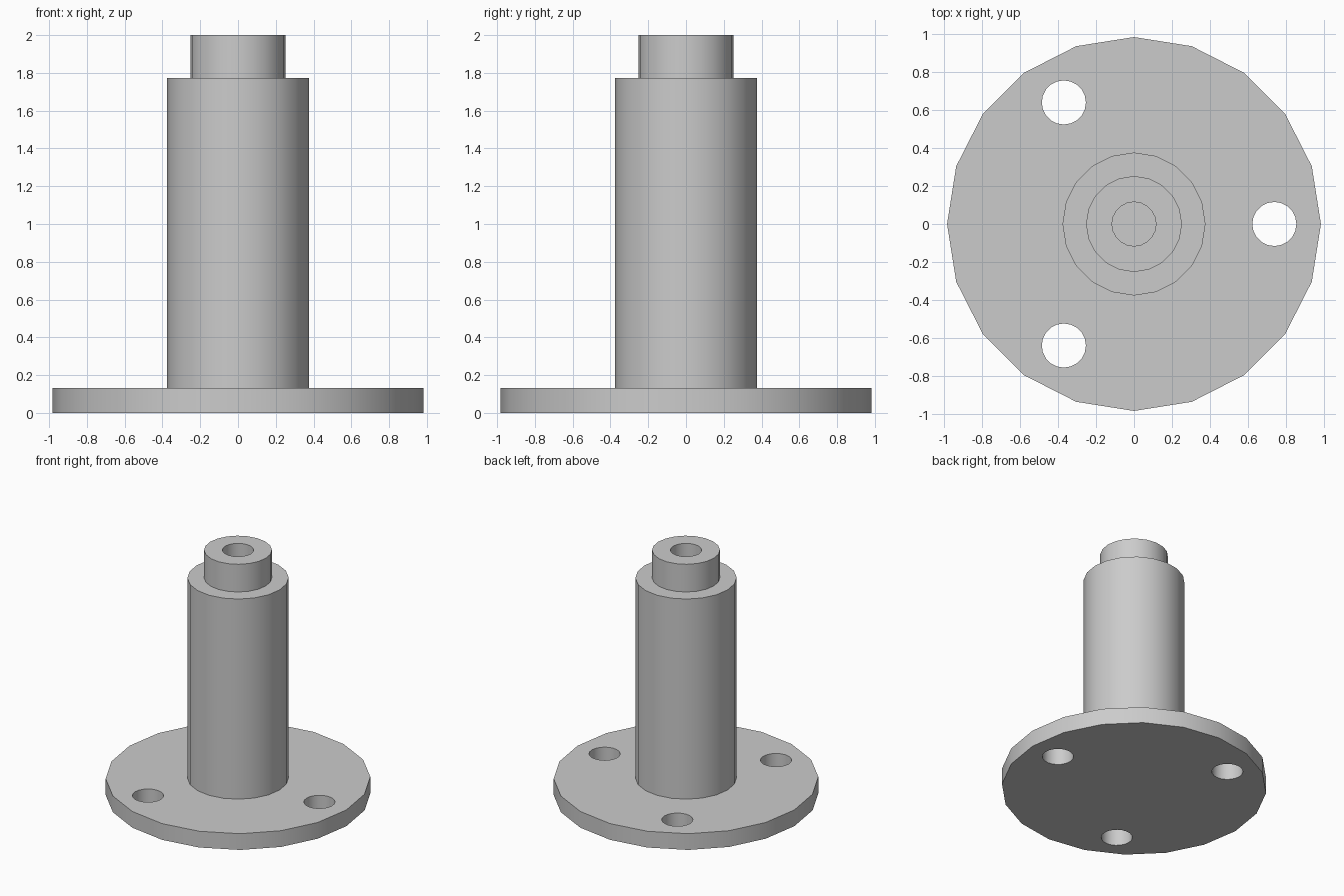
import bpy
import bmesh
from math import cos, sin, pi, radians

cube = bpy.data.objects.get("Cube")
if cube:
    bpy.data.objects.remove(cube, do_unlink=True)

SIDES = 20
FLANGE_TOP = 0.133
HOLE_R = 0.116

metal = bpy.data.materials.new("grey metal")
metal.use_nodes = True
GREY = (0.6, 0.6, 0.6, 1)
metal.diffuse_color = GREY
metal.node_tree.nodes["Principled BSDF"].inputs["Base Color"].default_value = GREY


def lathe(name, profile, sides, close_start=False, close_end=False):
    """Revolve (radius, z) points about z, optionally capping either end."""
    bm = bmesh.new()
    rings = [[bm.verts.new((r * cos(2 * pi * i / sides), r * sin(2 * pi * i / sides), z))
              for i in range(sides)] for r, z in profile]
    for low, high in zip(rings, rings[1:]):
        for i in range(sides):
            j = (i + 1) % sides
            bm.faces.new((low[i], low[j], high[j], high[i]))
    if close_start:
        bm.faces.new(rings[0][::-1])
    if close_end:
        bm.faces.new(rings[-1])
    mesh = bpy.data.meshes.new(name)
    bm.to_mesh(mesh)
    bm.free()
    mesh.materials.append(metal)
    obj = bpy.data.objects.new(name, mesh)
    bpy.context.collection.objects.link(obj)
    return obj


def smooth(obj):
    bpy.ops.object.select_all(action="DESELECT")
    obj.select_set(True)
    bpy.context.view_layer.objects.active = obj
    bpy.ops.object.shade_smooth_by_angle(angle=radians(30))


# Base flange with three bolt holes
flange = lathe("flange", [(0.983, 0), (0.983, FLANGE_TOP)], SIDES, True, True)
for k in range(3):
    a = 2 * pi * k / 3
    cutter = lathe("bolt_hole_cutter", [(HOLE_R, -0.1), (HOLE_R, 0.3)], SIDES, True, True)
    cutter.location = (0.738 * cos(a), 0.738 * sin(a), 0)
    cutter.hide_render = True
    cut = flange.modifiers.new("bolt hole", "BOOLEAN")
    cut.operation = "DIFFERENCE"
    cut.solver = "EXACT"
    cut.object = cutter
    bpy.context.view_layer.update()
    bpy.context.view_layer.objects.active = flange
    bpy.ops.object.modifier_apply(modifier=cut.name)
    bpy.data.objects.remove(cutter, do_unlink=True)
smooth(flange)

# Column, stepped spigot and blind bore as one turned profile
column = lathe("column", [(0.376, FLANGE_TOP), (0.376, 1.773), (0.252, 1.773),
                          (0.252, 2.0), (HOLE_R, 2.0), (HOLE_R, 1.5)],
               SIDES, close_end=True)
smooth(column)
